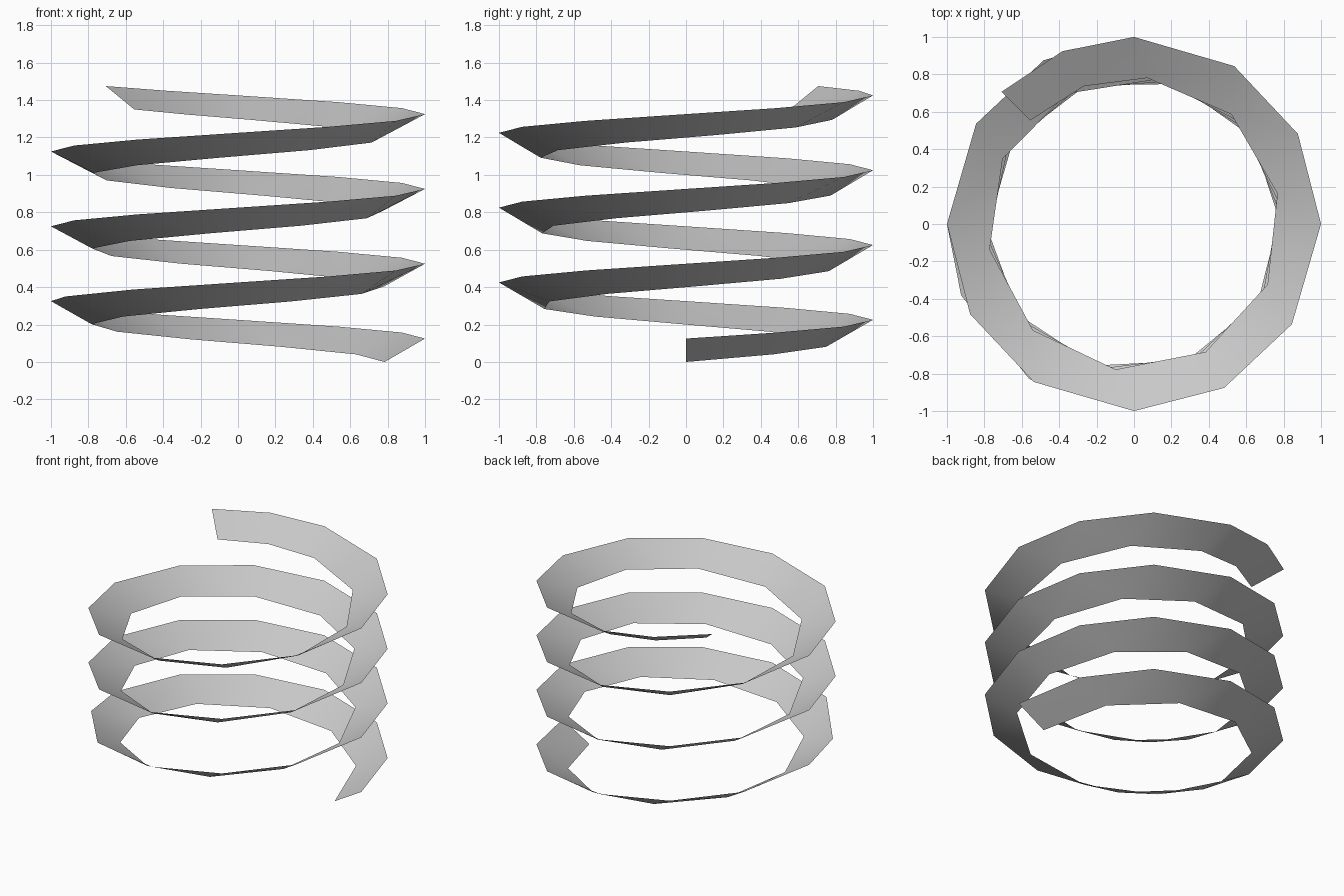
import bpy
import bmesh
from math import cos, sin, radians

cube = bpy.data.objects.get("Cube")
if cube:
    bpy.data.objects.remove(cube, do_unlink=True)

PITCH = 0.4
END = 1215          # total sweep in degrees
OUTER_R, OUTER_Z = 1.0, 0.125
INNER_R, INNER_Z = 0.784, 0.0

# Grey material
grey = bpy.data.materials.new("light grey")
grey.use_nodes = True
grey.diffuse_color = (0.58, 0.58, 0.58, 1)
grey.node_tree.nodes["Principled BSDF"].inputs["Base Color"].default_value = grey.diffuse_color

# Angles of the corners along each rim
outer_angles = []
for quarter in range(13):
    steps = (0, 22.5, 56) if quarter == 2 else (0, 28.8, 57.6)
    outer_angles += [quarter * 90 + s for s in steps]
outer_angles += [1170, 1192.5, END]
inner_angles = [i * 36.4 for i in range(33)] + [1190, END]

bm = bmesh.new()


def rim(angles, radius, base):
    """Corners of one helical edge of the ribbon."""
    return [bm.verts.new((radius * cos(radians(a)), radius * sin(radians(a)),
                          base + PITCH * a / 360)) for a in angles]


outer = rim(outer_angles, OUTER_R, OUTER_Z)
inner = rim(inner_angles, INNER_R, INNER_Z)

# Stitch the two rims with triangles, always taking the shorter diagonal
o = i = 0
while o < len(outer) - 1 or i < len(inner) - 1:
    if i == len(inner) - 1:
        advance_outer = True
    elif o == len(outer) - 1:
        advance_outer = False
    else:
        advance_outer = ((outer[o + 1].co - inner[i].co).length
                         < (inner[i + 1].co - outer[o].co).length)
    if advance_outer:
        bm.faces.new((outer[o], outer[o + 1], inner[i]))
        o += 1
    else:
        bm.faces.new((outer[o], inner[i + 1], inner[i]))
        i += 1

for face in bm.faces:
    face.smooth = True

# Helical ribbon
mesh = bpy.data.meshes.new("helical_ribbon")
bm.to_mesh(mesh)
bm.free()
mesh.materials.append(grey)
ribbon = bpy.data.objects.new("helical_ribbon", mesh)
bpy.context.collection.objects.link(ribbon)
